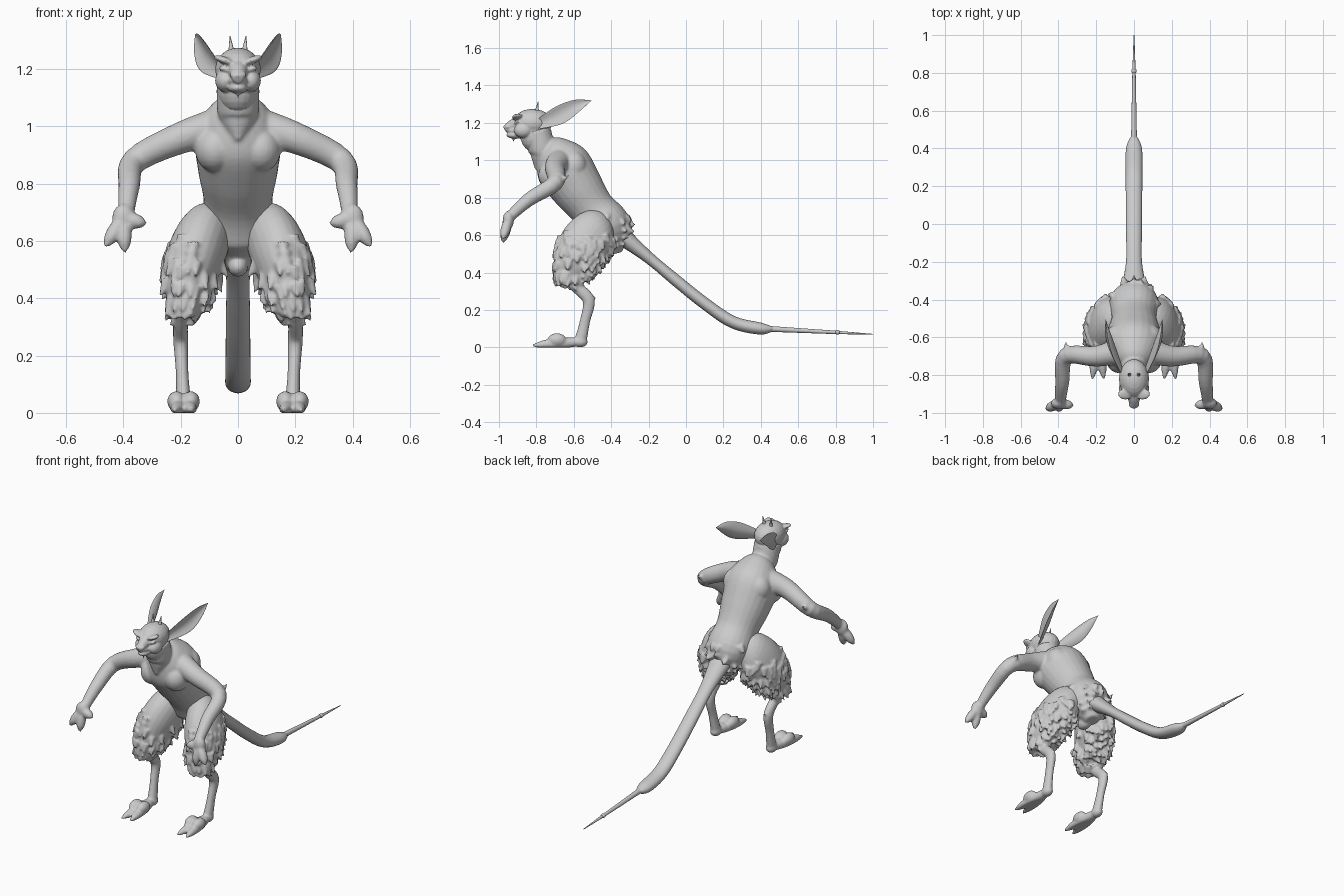
import bpy, bmesh, math, random
from mathutils import Vector, Matrix

random.seed(4)
if "Cube" in bpy.data.objects:
    bpy.data.objects.remove(bpy.data.objects["Cube"])

GREY = (.6, .6, .6, 1)
skin = bpy.data.materials.new("pale_grey")
skin.use_nodes = True
skin.diffuse_color = GREY
skin.node_tree.nodes["Principled BSDF"].inputs["Base Color"].default_value = GREY


def catmull_rom(a, b, c, d, t):
    return ((b * 2) + (c - a) * t + (a * 2 - b * 5 + c * 4 - d) * t ** 2
            + (b * 3 - a - c * 3 + d) * t ** 3) / 2


def loft(bm, stations, side=(1, 0, 0), flat=1, cup=0, steps=5, sides=24):
    """Closed tube through (x, y, z, radius) stations; x may be left out on the centre line."""
    knots = [Vector((0, *s) if len(s) < 4 else s) for s in stations]
    padded = [knots[0], *knots, knots[-1]]
    rows = [catmull_rom(*window, k / steps)
            for window in zip(padded, padded[1:], padded[2:], padded[3:])
            for k in range(steps)] + [knots[-1]]
    rings = []
    for i, row in enumerate(rows):
        ahead, behind = rows[min(i + 1, len(rows) - 1)], rows[max(i - 1, 0)]
        tangent = (ahead - behind).to_3d().normalized()
        across = Vector(side)
        across = (across - tangent * across.dot(tangent)).normalized()
        depth = tangent.cross(across)
        radius = max(row.w, .001)
        ring = []
        for k in range(sides):
            angle = math.tau * k / sides
            bend = flat * math.sin(angle) + cup * math.cos(angle) ** 2
            offset = across * math.cos(angle) + depth * bend
            ring.append(bm.verts.new(row.to_3d() + offset * radius))
        rings.append(ring)
    for lower, upper in zip(rings, rings[1:]):
        for k in range(sides):
            bm.faces.new((lower[k - 1], lower[k], upper[k], upper[k - 1]))
    bm.faces.new(rings[0])
    bm.faces.new(rings[-1])
    return [v.co.copy() for ring in rings for v in ring]


def blob(bm, centre, radii, tilt=0):
    matrix = (Matrix.Translation(centre) @ Matrix.Rotation(tilt, 4, 'Y')
              @ Matrix.Diagonal((*radii, 1)))
    bmesh.ops.create_uvsphere(bm, u_segments=20, v_segments=12, radius=1, matrix=matrix)


def spike(bm, base, tip, radius):
    base, tip = Vector(base), Vector(tip)
    direction = tip - base
    turn = direction.to_track_quat('Z', 'Y').to_matrix().to_4x4()
    bmesh.ops.create_cone(bm, cap_ends=True, segments=8, radius1=radius, radius2=radius / 10,
                          depth=direction.length,
                          matrix=Matrix.Translation((base + tip) / 2) @ turn)


def digit(bm, base, tip, radius):
    """Finger or toe: swells past the knuckle, then narrows to a claw."""
    base, tip = Vector(base), Vector(tip)
    profile = ((0, .7), (.4, 1), (.75, .8), (1, .2))
    loft(bm, [(*base.lerp(tip, t), radius * swell) for t, swell in profile], side=(0, 1, .5))


def shag(bm, points, axis, count, droop):
    """Fur tufts pointing away from an upright axis and down."""
    for point in random.sample(points, min(count, len(points))):
        out = Vector((point.x - axis[0], (point.y - axis[1]) * .6, 0)).normalized()
        base = point - out * .01
        tip = base + (out * .6 - Vector((0, 0, droop))) * random.uniform(.04, .06)
        spike(bm, base, tip, random.uniform(.02, .03))


def mirror(bm):
    copies = bmesh.ops.duplicate(bm, geom=bm.verts[:] + bm.edges[:] + bm.faces[:])["geom"]
    for item in copies:
        if isinstance(item, bmesh.types.BMVert):
            item.co.x *= -1


def finish(name, bm, voxel=0):
    bmesh.ops.recalc_face_normals(bm, faces=bm.faces[:])
    mesh = bpy.data.meshes.new(name)
    bm.to_mesh(mesh)
    bm.free()
    part = bpy.data.objects.new(name, mesh)
    bpy.context.collection.objects.link(part)
    bpy.ops.object.select_all(action='DESELECT')
    part.select_set(True)
    bpy.context.view_layer.objects.active = part
    if voxel:
        fuse = part.modifiers.new("fuse", 'REMESH')
        fuse.mode, fuse.voxel_size = 'VOXEL', voxel
        soften = part.modifiers.new("soften", 'SMOOTH')
        soften.iterations = 3
        bpy.ops.object.convert(target='MESH')
    part.data.materials.clear()
    part.data.materials.append(skin)
    bpy.ops.object.shade_smooth_by_angle(angle=math.radians(60))


# Body: arms, hands and chest muscles in pairs
bm = bmesh.new()
elbow, palm = Vector((.36, -.7, .88)), Vector((.4, -.95, .68))
loft(bm, [(.06, -.67, 1, .07), (.2, -.7, .96, .055), (*elbow, .045),
          (.38, -.84, .79, .037), (.39, -.94, .7, .028)], side=(0, 0, 1))
blob(bm, palm, (.04, .03, .05))
for tip in ((.465, -.98, .58), (.395, -.98, .56), (.32, -.96, .66)):
    digit(bm, palm, tip, .027)
spike(bm, elbow, elbow + Vector((0, .08, .04)), .03)
blob(bm, (.08, -.71, .92), (.07, .08, .08))
blob(bm, (.08, -.6, .97), (.07, .07, .08))
mirror(bm)

# Body: trunk, neck with pointed collar, and shaggy rump
trunk = loft(bm, [(-.38, .5, .04), (-.42, .63, .13), (-.5, .74, .12), (-.58, .85, .14),
                  (-.66, .97, .15), (-.72, 1.05, .1), (-.75, 1.08, .05)])
loft(bm, [(-.8, .95, .01), (-.78, 1, .05), (-.77, 1.05, .072), (-.8, 1.16, .075)])
shag(bm, [p for p in trunk if .54 < p.z < .7 and p.y > -.45], (0, -.45), 24, .3)
for x in (-.04, 0, .04):
    spike(bm, (x, -.36, .62), (x * 1.5, -.27, .66 - abs(x)), .04)
blob(bm, (0, -.45, .51), (.035, .05, .035))
finish("body", bm, .008)

# Head: brows, eyes, cheeks and nostrils in pairs, then skull, snout, jaw and beard
bm = bmesh.new()
blob(bm, (.045, -.9, 1.23), (.042, .03, .013), -.35)
blob(bm, (.045, -.9, 1.2), (.022, .018, .01), -.25)
blob(bm, (.045, -.87, 1.16), (.035, .05, .04))
blob(bm, (.016, -.955, 1.18), (.013, .016, .011))
mirror(bm)
blob(bm, (0, -.82, 1.2), (.08, .105, .075))
blob(bm, (0, -.8, 1.13), (.072, .085, .09))
loft(bm, [(-.86, 1.21, .04), (-.92, 1.19, .033), (-.97, 1.165, .018)])
for z in (1.16, 1.135):
    blob(bm, (0, -.91, z), (.035, .05, .02))
spike(bm, (0, -.915, 1.135), (0, -.925, 1.095), .013)
finish("head", bm, .005)

# Ears: thin cupped leaves sweeping back
bm = bmesh.new()
loft(bm, [(.055, -.79, 1.19, .025), (.1, -.67, 1.24, .05),
          (.13, -.58, 1.29, .035), (.15, -.505, 1.32, 0)],
     side=(.15, .25, -1), flat=.18, cup=-.5)
mirror(bm)
finish("ears", bm)

# Horns: two short points on the brow
bm = bmesh.new()
spike(bm, (.022, -.8, 1.25), (.028, -.79, 1.315), .013)
mirror(bm)
finish("horns", bm)

# Legs: shaggy thigh, hock, shank and two-toed foot
bm = bmesh.new()
thigh = loft(bm, [(.07, -.43, .67, .05), (.11, -.48, .63, .09), (.15, -.55, .54, .1),
                  (.18, -.61, .43, .077), (.19, -.63, .355, .04)], flat=1.35)
shag(bm, [p for p in thigh if p.z < .62 and (p.x > .13 or p.z < .52)], (.15, -.56), 130, .85)
ankle, hock = Vector((.19, -.565, .03)), Vector((.2, -.52, .25))
loft(bm, [(.19, -.64, .4, .04), (.2, -.58, .32, .027), (*hock, .026),
          (.195, -.54, .14, .022), (*ankle, .027)], flat=1.25)
spike(bm, hock, hock + Vector((0, .04, .02)), .026)
blob(bm, ankle, (.03, .04, .03))
for x in (.165, .215):
    splay = (x - ankle.x) * .2
    digit(bm, ankle, (x + splay, -.82, .01), .03)
    blob(bm, (x, -.69, .04), (.032, .05, .036))
for v in bm.verts:
    v.co.z = max(v.co.z, 0)
mirror(bm)
finish("legs", bm, .007)

# Tail: thick sweep ending in a whip with a small knot
bm = bmesh.new()
loft(bm, [(-.36, .61, .07), (-.2, .48, .042), (-.05, .355, .042), (.1, .235, .043),
          (.25, .135, .044), (.4, .1, .042), (.47, .1, .012)], flat=.75)
loft(bm, [(.42, .1, .016), (.8, .08, .009), (1, .07, .002)], steps=1)
blob(bm, (0, .81, .08), (.014, .014, .012))
finish("tail", bm)
